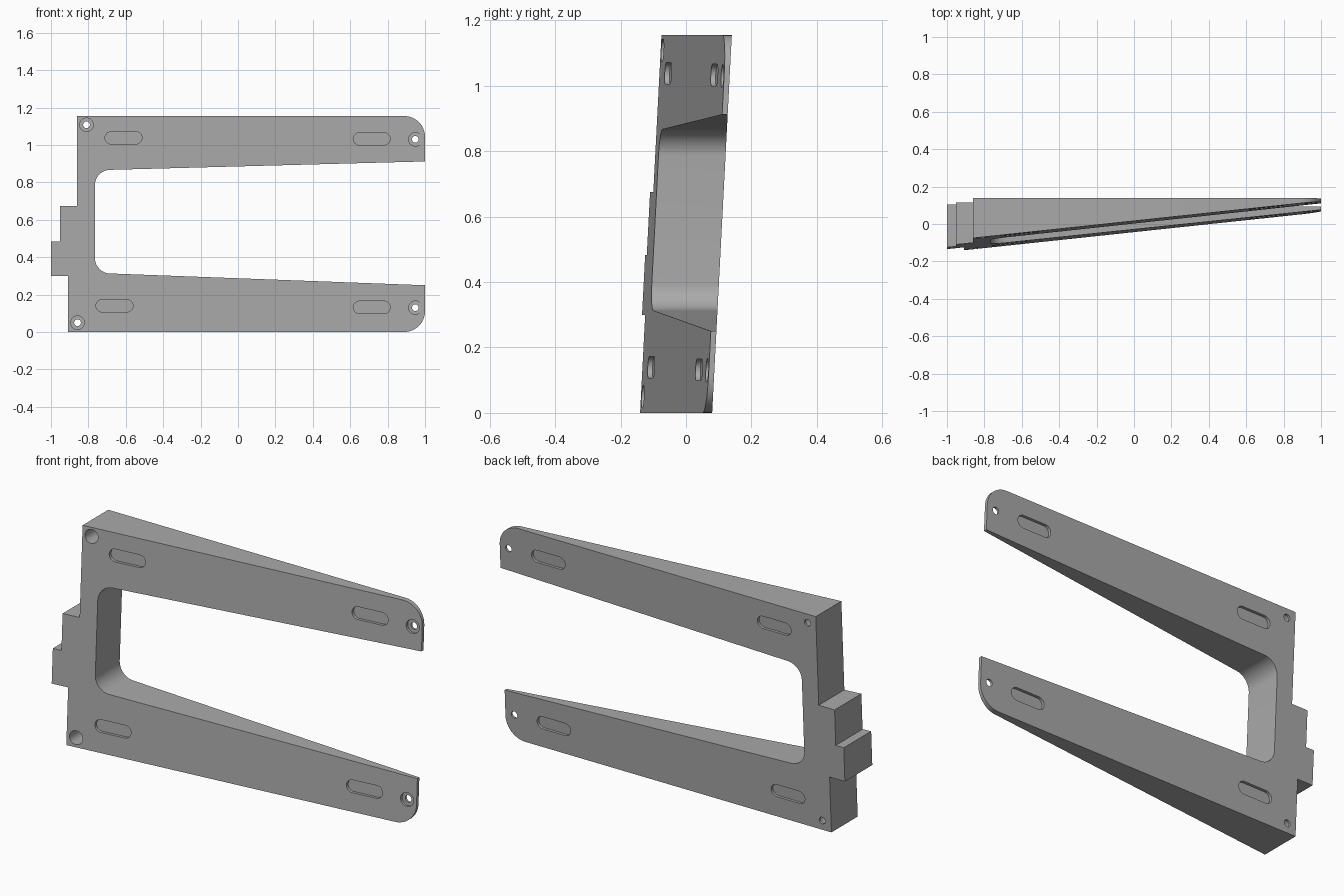
import bpy
import bmesh
from math import sin, cos, radians, pi

cube = bpy.data.objects.get("Cube")
if cube:
    bpy.data.objects.remove(cube, do_unlink=True)

grey = bpy.data.materials.new("plain grey")
grey.use_nodes = True
colour = (0.40, 0.40, 0.40, 1)
grey.diffuse_color = colour
grey.node_tree.nodes["Principled BSDF"].inputs["Base Color"].default_value = colour


# The two leaning faces of the wedge: y as a function of x and z
def front(x, z, offset=0):
    return -0.0435 + 0.1065 * x + 0.052 * z + offset


def back(x, z, offset=0):
    return 0.08 + 0.052 * z + offset


def arc(cx, cz, r, start, end, steps=12):
    angles = [radians(start + (end - start) * i / steps) for i in range(steps + 1)]
    return [(cx + r * cos(a), cz + r * sin(a)) for a in angles]


def slot(cx, cz, half=0.066, r=0.033):
    return arc(cx + half, cz, r, -90, 90) + arc(cx - half, cz, r, 90, 270)


def circle(cx, cz, r, sides=32):
    return arc(cx, cz, r, 0, 360, sides)[:-1]


def build(name, prisms):
    """Each prism is an outline in x and z, closed by two surfaces in y."""
    bm = bmesh.new()
    for outline, near, far in prisms:
        a = [bm.verts.new((x, near(x, z), z)) for x, z in outline]
        b = [bm.verts.new((x, far(x, z), z)) for x, z in outline]
        bm.faces.new(a)
        bm.faces.new(b[::-1])
        for i in range(len(a)):
            j = (i + 1) % len(a)
            bm.faces.new((a[j], a[i], b[i], b[j]))
    bmesh.ops.recalc_face_normals(bm, faces=bm.faces)
    mesh = bpy.data.meshes.new(name)
    bm.to_mesh(mesh)
    bm.free()
    mesh.materials.append(grey)
    obj = bpy.data.objects.new(name, mesh)
    bpy.context.collection.objects.link(obj)
    return obj


def cut(target, cutter):
    mod = target.modifiers.new("cut", 'BOOLEAN')
    mod.operation = 'DIFFERENCE'
    mod.solver = 'EXACT'
    mod.object = cutter
    graph = bpy.context.evaluated_depsgraph_get()
    mesh = bpy.data.meshes.new_from_object(target.evaluated_get(graph))
    target.modifiers.clear()
    target.data = mesh
    bpy.data.objects.remove(cutter, do_unlink=True)


# Forked wedge outline: lower arm, upper arm, stepped side tabs
top = 1.155
outline = [(-0.91, 0)]
outline += arc(0.888, 0.112, 0.112, -90, 0)
outline += [(1, 0.25)]
outline += arc(-0.683, 0.395, 0.082, 268, 180)
outline += arc(-0.683, 0.785, 0.082, 180, 91)
outline += [(1, 0.912)]
outline += arc(0.888, top - 0.112, 0.112, 0, 90)
outline += [(-0.86, top), (-0.86, 0.675), (-0.953, 0.675), (-0.953, 0.483),
            (-1, 0.483), (-1, 0.3), (-0.91, 0.3)]
bracket = build("forked_wedge_bracket", [(outline, front, back)])

# Shallow slots on both faces, and counterbores sunk almost to the back
slots = [(-0.612, 1.038), (0.715, 1.033), (-0.66, 0.14), (0.715, 0.132)]
holes = [(-0.81, 1.108), (0.948, 1.03), (-0.858, 0.05), (0.948, 0.13)]
depth = 0.015
pockets = []
for x, z in slots:
    pockets.append((slot(x, z), lambda x, z: front(x, z, -0.1), lambda x, z: front(x, z, depth)))
    pockets.append((slot(x, z), lambda x, z: back(x, z, -depth), lambda x, z: back(x, z, 0.1)))
for x, z in holes:
    pockets.append((circle(x, z, 0.036), lambda x, z: front(x, z, -0.1), lambda x, z: back(x, z, -0.012)))
cut(bracket, build("pocket_cutter", pockets))

# Screw holes right through
bores = [(circle(x, z, 0.018), lambda x, z: front(x, z, -0.1), lambda x, z: back(x, z, 0.1))
         for x, z in holes]
cut(bracket, build("bore_cutter", bores))

bpy.ops.object.select_all(action='DESELECT')
bracket.select_set(True)
bpy.context.view_layer.objects.active = bracket
bpy.ops.object.shade_smooth_by_angle(angle=pi / 6)
